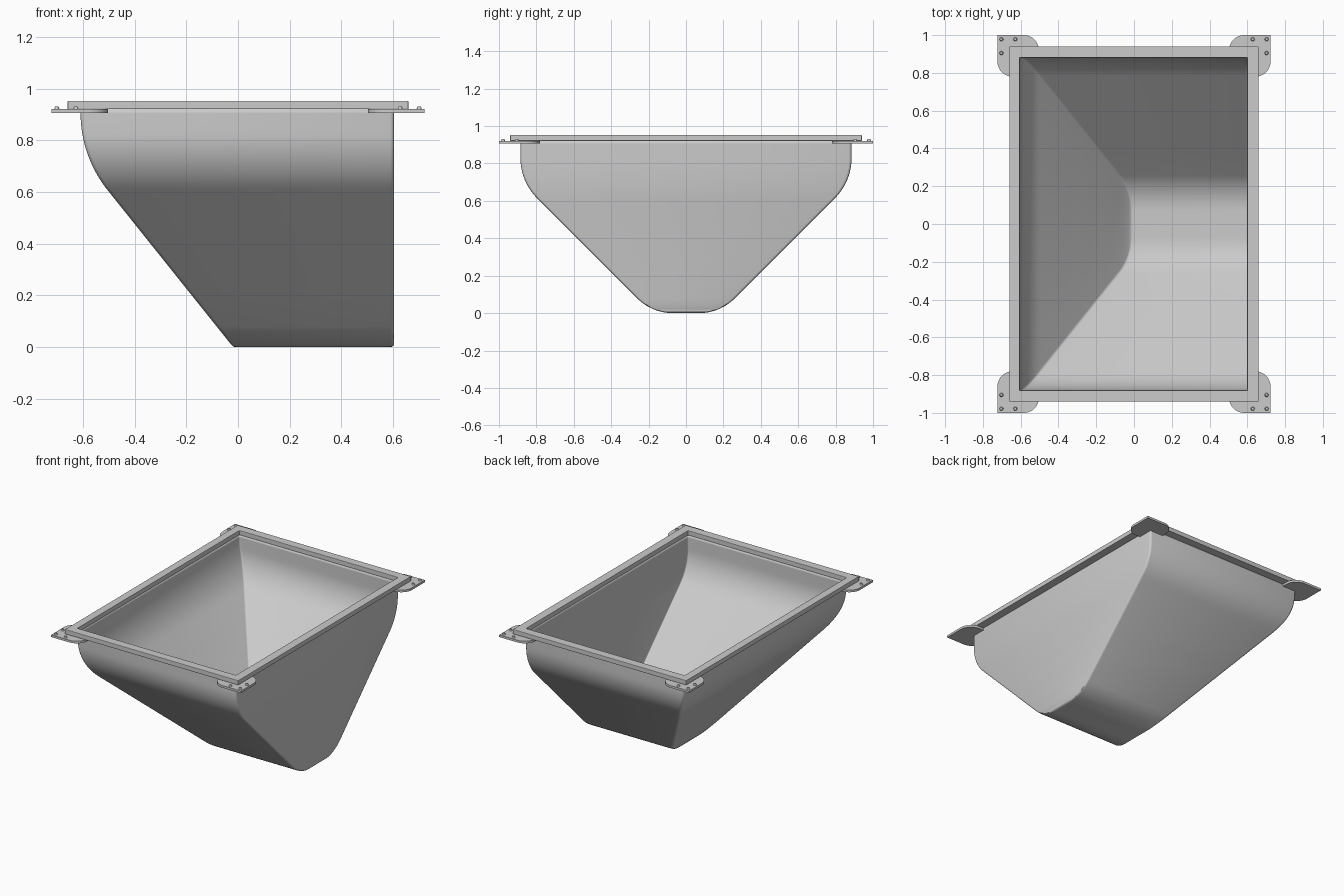
import bpy, bmesh
from math import sin, cos, sqrt, atan, pi, radians

if "Cube" in bpy.data.objects:
    bpy.data.objects.remove(bpy.data.objects["Cube"])


def finish(name, bm):
    bmesh.ops.recalc_face_normals(bm, faces=bm.faces)
    me = bpy.data.meshes.new(name)
    bm.to_mesh(me)
    bm.free()
    ob = bpy.data.objects.new(name, me)
    bpy.context.collection.objects.link(ob)
    return ob


def smooth(ob, deg=30):
    bpy.ops.object.select_all(action='DESELECT')
    ob.select_set(True)
    bpy.context.view_layer.objects.active = ob
    bpy.ops.object.shade_smooth_by_angle(angle=radians(deg))


def bevel(ob, width, segments=2):
    m = ob.modifiers.new("edge_round", 'BEVEL')
    m.width, m.segments, m.limit_method = width, segments, 'ANGLE'


def mirror_four(ob):
    m = ob.modifiers.new("four_corners", 'MIRROR')
    m.use_axis = (True, True, False)


TOP, RIGHT = 0.922, 0.605


# Hopper profile: half width in y and left wall x, both as functions of height
def half_width(z):
    low_r, top_r = 0.27, 0.30
    a = 0.07
    c = a + low_r * (sqrt(2) - 1)
    z0 = 0.885 - c + top_r * (sqrt(2) - 1)
    if z < low_r * (1 - cos(pi / 4)):
        return a + sqrt(max(0, low_r**2 - (low_r - z)**2))
    if z < z0 - top_r * sin(pi / 4):
        return z + c
    if z < z0:
        return 0.885 - top_r + sqrt(top_r**2 - (z0 - z)**2)
    return 0.885


def left_x(z):
    r, z0, t = 0.48, 0.907, atan(0.8)
    z1 = z0 - r * sin(t)
    x1 = 0.61 - r * (1 - cos(t))
    if z < z1:
        return -(x1 - 0.8 * (z1 - z))
    if z < z0:
        return -(0.61 - r + sqrt(r**2 - (z0 - z)**2))
    return -0.61


def inset(z, r=0.014):
    return r - sqrt(max(0, r * r - (r - z)**2)) if z < r else 0


# Hopper shell: lofted rounded rectangles
low = [0.27 * (1 - cos(pi / 4 * i / 12)) for i in range(13)]
levels = sorted(low + [0.006, 0.014] + [0.2, 0.35, 0.5]
                + [0.58 + (TOP - 0.58) * i / 20 for i in range(21)])
bm = bmesh.new()
rings = []
R = 0.015
for z in levels:
    h, xl, xr = half_width(z), left_x(z) + inset(z) * 0.5, RIGHT - inset(z)
    corners = [(xr - R, h - R, 0), (xl + R, h - R, 1), (xl + R, R - h, 2), (xr - R, R - h, 3)]
    ring = []
    for cx, cy, q in corners:
        for k in range(4):
            t = (q + k / 3) * pi / 2
            ring.append(bm.verts.new((cx + R * cos(t), cy + R * sin(t), z)))
    rings.append(ring)
n = len(rings[0])
for a, b in zip(rings, rings[1:]):
    for i in range(n):
        j = (i + 1) % n
        bm.faces.new((a[i], a[j], b[j], b[i]))
bm.faces.new(rings[0][::-1])
# open loft: make sure normals point outward
shell = finish("hopper_shell", bm)
bottom = min(shell.data.polygons, key=lambda p: p.center.z)
if bottom.normal.z > 0:
    shell.data.flip_normals()
smooth(shell, 35)
s = shell.modifiers.new("sheet_thickness", 'SOLIDIFY')
s.thickness, s.offset = 0.006, -1

# Rim frame around the opening
bm = bmesh.new()


def rect(x0, x1, y, z):
    return [bm.verts.new(p) for p in ((x0, -y, z), (x1, -y, z), (x1, y, z), (x0, y, z))]


loops = [rect(-0.66, 0.66, 0.94, 0.921), rect(-0.66, 0.66, 0.94, 0.953),
         rect(-0.606, 0.601, 0.881, 0.953), rect(-0.606, 0.601, 0.881, 0.921)]
for k in range(4):
    a, b = loops[k], loops[(k + 1) % 4]
    for i in range(4):
        j = (i + 1) % 4
        bm.faces.new((a[i], a[j], b[j], b[i]))
rim = finish("rim_frame", bm)
bevel(rim, 0.003)

# L-shaped corner plates with rounded arm ends
arm_r = 0.08
outline = [(0.605, 0.885), (0.605, 0.78), (0.723 - arm_r, 0.78)]
outline += [(0.723 - arm_r + arm_r * sin(t), 0.78 + arm_r - arm_r * cos(t))
            for t in [pi / 2 * i / 8 for i in range(1, 9)]]
outline += [(0.723, 1.0)]
outline += [(0.503 + arm_r - arm_r * sin(t), 1.0 - arm_r + arm_r * cos(t))
            for t in [pi / 2 * i / 8 for i in range(9)]]
outline += [(0.503, 0.885)]
bm = bmesh.new()
face = bm.faces.new([bm.verts.new((x, y, 0.906)) for x, y in outline])
ext = bmesh.ops.extrude_face_region(bm, geom=[face])
bmesh.ops.translate(bm, vec=(0, 0, 0.015),
                    verts=[v for v in ext['geom'] if isinstance(v, bmesh.types.BMVert)])
plate = finish("corner_plates", bm)
smooth(plate)
mirror_four(plate)

# Low bolt heads on each plate
bm = bmesh.new()
for x, y in ((0.702, 0.978), (0.628, 0.978), (0.702, 0.905)):
    made = bmesh.ops.create_cone(bm, cap_ends=True, segments=16, radius1=0.011,
                                 radius2=0.007, depth=0.012)
    bmesh.ops.translate(bm, verts=made['verts'], vec=(x, y, 0.925))
bolts = finish("plate_bolts", bm)
smooth(bolts)
mirror_four(bolts)
